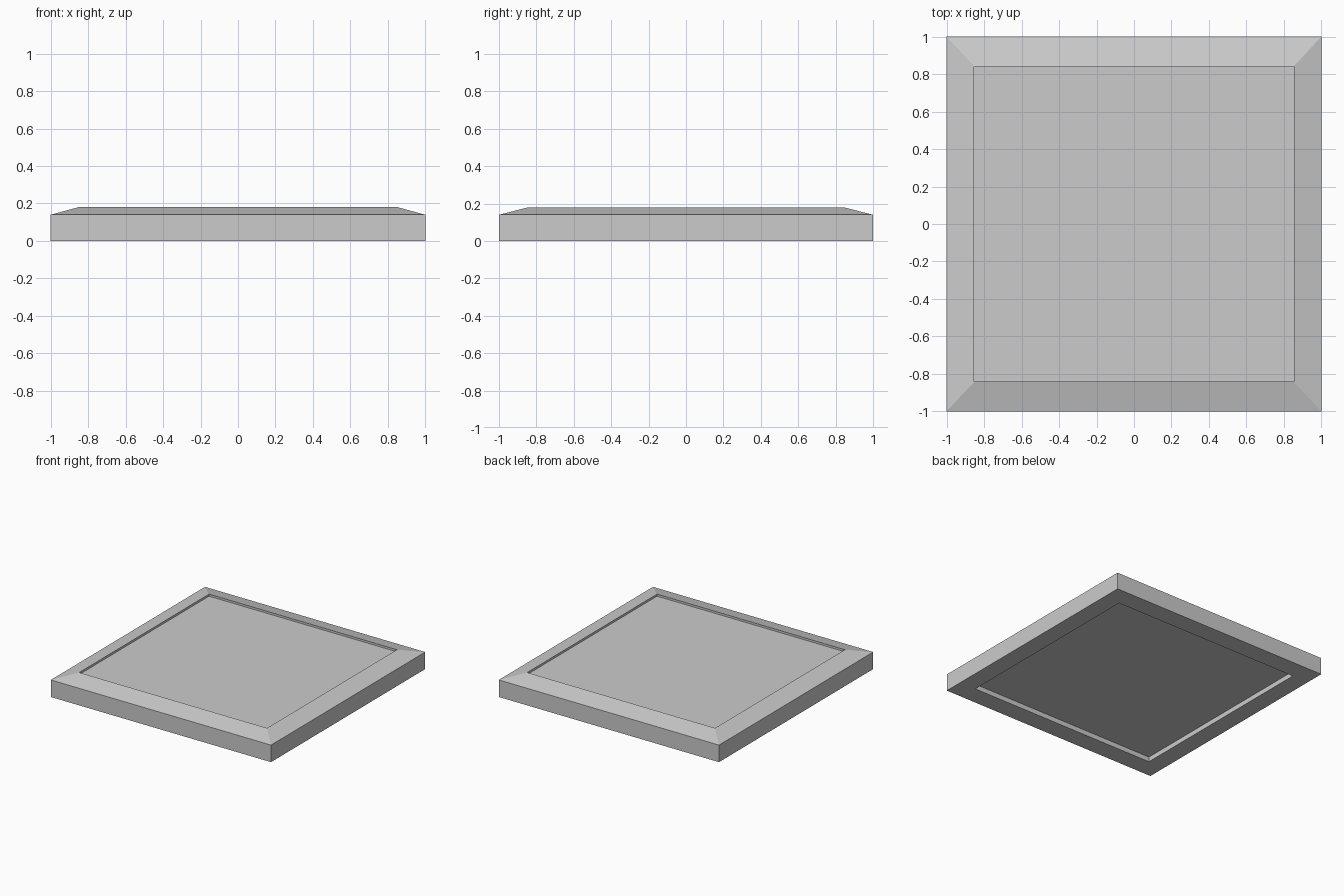
import bpy, bmesh

if "Cube" in bpy.data.objects:
    bpy.data.objects.remove(bpy.data.objects["Cube"])

IX, IY = 0.853, 0.842   # half size of the opening


def finish(bm, name):
    bmesh.ops.recalc_face_normals(bm, faces=bm.faces)
    mesh = bpy.data.meshes.new(name)
    bm.to_mesh(mesh)
    bm.free()
    obj = bpy.data.objects.new(name, mesh)
    bpy.context.collection.objects.link(obj)
    return obj


def ring(bm, hx, hy, z):
    return [bm.verts.new((sx * hx, sy * hy, z))
            for sx, sy in ((-1, -1), (1, -1), (1, 1), (-1, 1))]


# Mitred frame: a closed profile of square loops, sloping up to the opening
bm = bmesh.new()
rings = [ring(bm, *p) for p in ((1, 1, 0), (1, 1, 0.14), (IX, IY, 0.18), (IX, IY, 0))]
for k in range(4):
    a, b = rings[k], rings[(k + 1) % 4]
    for i in range(4):
        j = (i + 1) % 4
        bm.faces.new((a[i], a[j], b[j], b[i]))
finish(bm, "frame")

# Panel set into the opening, recessed above and below
bm = bmesh.new()
bottom, top = ring(bm, IX, IY, 0.04), ring(bm, IX, IY, 0.163)
bm.faces.new(bottom)
bm.faces.new(top)
for i in range(4):
    j = (i + 1) % 4
    bm.faces.new((bottom[i], bottom[j], top[j], top[i]))
finish(bm, "panel")
